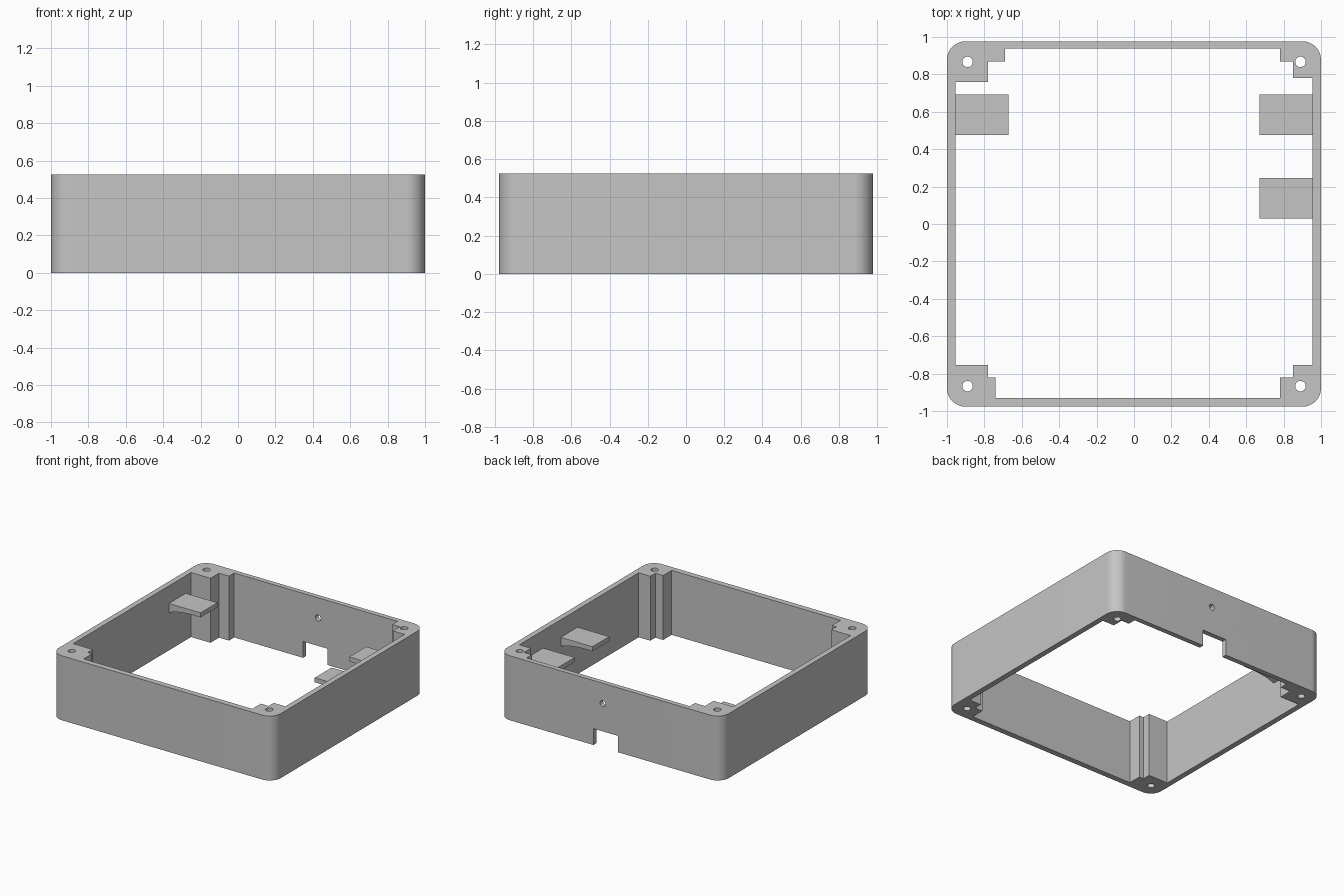
import bpy, bmesh, math

HEIGHT = 0.525

cube = bpy.data.objects.get("Cube")
if cube:
    bpy.data.objects.remove(cube, do_unlink=True)

grey = bpy.data.materials.new("light grey plastic")
grey.use_nodes = True
grey.diffuse_color = (0.56, 0.56, 0.56, 1)
grey.node_tree.nodes["Principled BSDF"].inputs["Base Color"].default_value = (0.56, 0.56, 0.56, 1)


def prism(name, outline, start, end, axis="z"):
    """Extrude a closed outline; (x, y) along z, or (x, z) along y."""
    def place(a, b, depth):
        return (a, b, depth) if axis == "z" else (a, depth, b)
    bm = bmesh.new()
    face = bm.faces.new([bm.verts.new(place(a, b, start)) for a, b in outline])
    result = bmesh.ops.extrude_face_region(bm, geom=[face])
    verts = [v for v in result["geom"] if isinstance(v, bmesh.types.BMVert)]
    bmesh.ops.translate(bm, verts=verts, vec=place(0, 0, end - start))
    bmesh.ops.recalc_face_normals(bm, faces=bm.faces)
    mesh = bpy.data.meshes.new(name)
    bm.to_mesh(mesh)
    bm.free()
    mesh.materials.append(grey)
    obj = bpy.data.objects.new(name, mesh)
    bpy.context.collection.objects.link(obj)
    return obj


def circle(cx, cy, r, n=32):
    return [(cx + r * math.cos(math.tau * i / n), cy + r * math.sin(math.tau * i / n))
            for i in range(n)]


def rounded_rect(w, d, r, n=16):
    pts = []
    for k, (sx, sy) in enumerate([(1, 1), (-1, 1), (-1, -1), (1, -1)]):
        for i in range(n + 1):
            a = math.pi / 2 * (k + i / n)
            pts.append((sx * (w - r) + r * math.cos(a), sy * (d - r) + r * math.sin(a)))
    return pts


# Outer block with rounded vertical corners
frame = prism("frame", rounded_rect(1, 0.977, 0.1), 0, HEIGHT)

# Inner opening, leaving thin walls and stepped corner posts
WX, BACK, FRONT = 0.955, 0.937, -0.93
opening = [
    (0.78, BACK), (0.78, 0.87), (0.85, 0.87), (0.85, 0.78), (WX, 0.78),
    (WX, -0.755), (0.85, -0.755), (0.85, -0.82), (0.78, -0.82), (0.78, FRONT),
    (-0.74, FRONT), (-0.74, -0.82), (-0.78, -0.82), (-0.78, -0.755), (-WX, -0.755),
    (-WX, 0.76), (-0.78, 0.76), (-0.78, 0.87), (-0.69, 0.87), (-0.69, BACK),
]
cutters = [prism("opening_cutter", opening, -0.1, HEIGHT + 0.1)]

# Screw holes through the posts
for sx in (-1, 1):
    for sy in (-1, 1):
        cutters.append(prism("screw_hole_cutter", circle(sx * 0.89, sy * 0.867, 0.028),
                             -0.1, HEIGHT + 0.1))

# Round hole and bottom notch in the back wall
cutters.append(prism("back_hole_cutter", circle(0.065, 0.36, 0.025), 0.9, 1.1, "y"))
notch = [(-0.07, -0.1), (0.15, -0.1), (0.15, 0.133), (-0.07, 0.133)]
cutters.append(prism("back_notch_cutter", notch, 0.9, 1.1, "y"))

bpy.context.view_layer.objects.active = frame
for cutter in cutters:
    mod = frame.modifiers.new("cut", "BOOLEAN")
    mod.operation = "DIFFERENCE"
    mod.solver = "EXACT"
    mod.object = cutter
    bpy.ops.object.modifier_apply(modifier=mod.name)
    bpy.data.objects.remove(cutter, do_unlink=True)

# Support tabs with a curved gusset under each
tab = [(0.67, 0.382), (0.67, 0.345), (0.76, 0.345), (0.82, 0.341),
       (0.88, 0.332), (0.955, 0.31), (0.965, 0.31), (0.965, 0.382)]
for name, side, y in (("left_back_tab", 1, 0.475), ("left_middle_tab", 1, 0.03),
                      ("right_back_tab", -1, 0.475)):
    prism(name, [(side * x, z) for x, z in tab], y, y + 0.217, "y")

# Smooth the rounded corners, keep all other edges sharp
bpy.ops.object.select_all(action="DESELECT")
frame.select_set(True)
bpy.ops.object.shade_smooth_by_angle(angle=math.radians(30))
